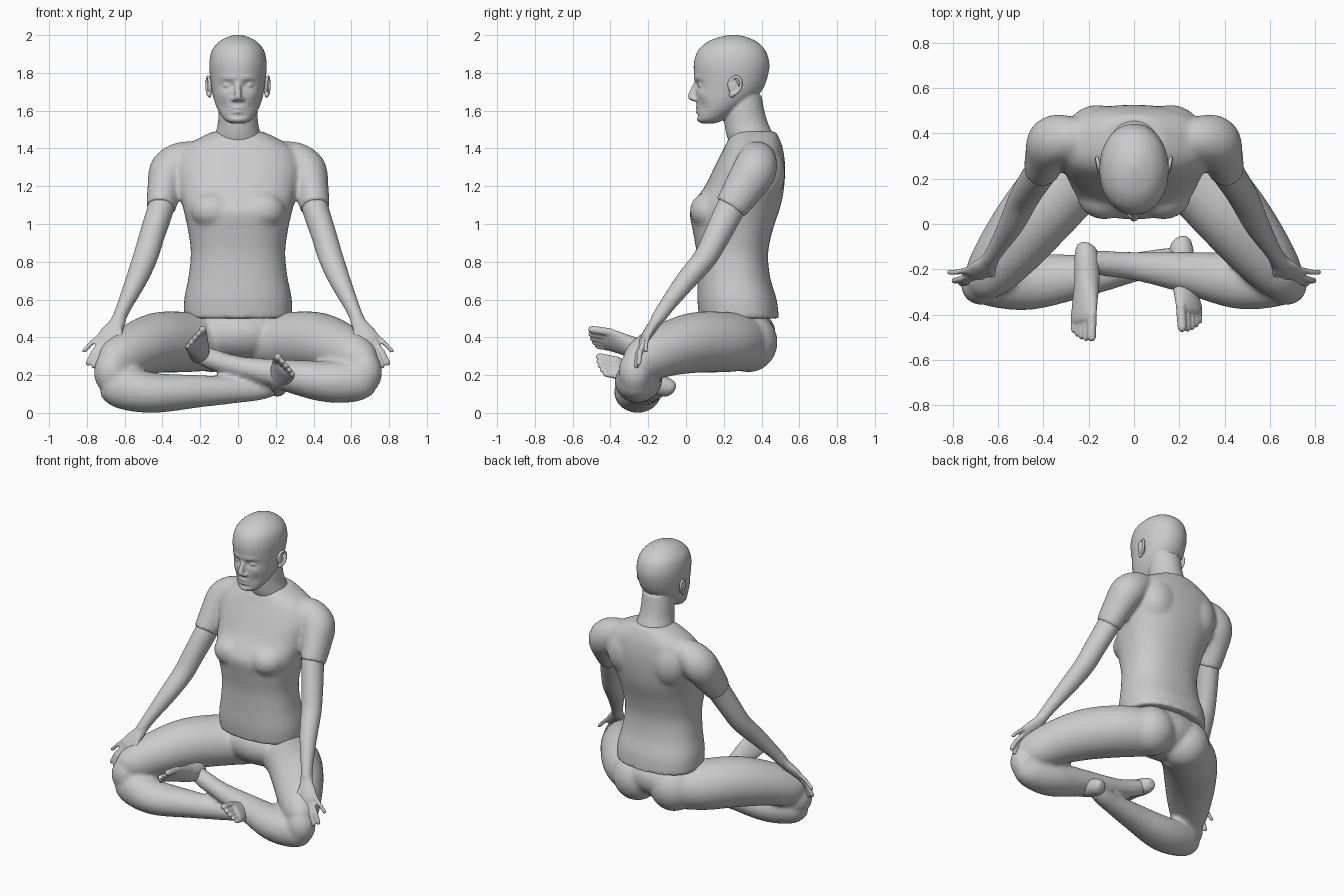
import bpy, bmesh, math
from mathutils import Vector, Matrix


def catmull(a, b, c, d, t):
    return [0.5 * (2 * q + (r - p) * t + (2 * p - 5 * q + 4 * r - s) * t * t + (3 * q - p - 3 * r + s) * t ** 3)
            for p, q, r, s in zip(a, b, c, d)]


def tube(bm, rows, side=(1, 0, 0), axis=None, power=2.0, seg=32, steps=5):
    """Smooth closed loft through rows of (x, y, z, half width along side, half depth)."""
    n, fine = len(rows), []
    for i in range(n - 1):
        quad = rows[max(i - 1, 0)], rows[i], rows[i + 1], rows[min(i + 2, n - 1)]
        fine += [catmull(*quad, k / steps) for k in range(steps)]
    fine.append(list(rows[-1]))
    rings = []
    for i, f in enumerate(fine):
        t = Vector(axis) if axis else Vector(fine[min(i + 1, len(fine) - 1)][:3]) - Vector(fine[max(i - 1, 0)][:3])
        t.normalize()
        a = Vector(side) - t * t.dot(Vector(side))
        a.normalize()
        b = t.cross(a)
        ring = []
        for k in range(seg):
            c, s = math.cos(math.tau * k / seg), math.sin(math.tau * k / seg)
            c = math.copysign(abs(c) ** (2 / power), c)
            s = math.copysign(abs(s) ** (2 / power), s)
            ring.append(bm.verts.new(Vector(f[:3]) + a * c * f[3] + b * s * f[4]))
        rings.append(ring)
    for r, q in zip(rings, rings[1:]):
        for k in range(seg):
            j = (k + 1) % seg
            bm.faces.new((r[k], r[j], q[j], q[k]))
    bm.faces.new(rings[0][::-1])
    bm.faces.new(rings[-1])


def stack(bm, rows, **kw):
    """Upright loft from (z, half width, front y, back y)."""
    tube(bm, [(0, (f + b) / 2, z, w, (b - f) / 2) for z, w, f, b in rows], axis=(0, 0, 1), **kw)


def blob(bm, centre, radii, tilt=0):
    m = Matrix.Translation(centre) @ Matrix.Rotation(tilt, 4, 'X') @ Matrix.Diagonal((*radii, 1))
    bmesh.ops.create_uvsphere(bm, u_segments=24, v_segments=16, radius=1, matrix=m)


def digit(bm, base, tip, r):
    base, tip = Vector(base), Vector(tip)
    rows = [(*base.lerp(tip, t), r * k, r * k) for t, k in ((0, 1), (.5, .95), (.85, .9), (.96, .6), (1, .2))]
    tube(bm, rows, side=(.7, .1, .7), seg=12, steps=2)


def finish(name, bm, voxel, smooth):
    bmesh.ops.recalc_face_normals(bm, faces=bm.faces)
    me = bpy.data.meshes.new(name)
    bm.to_mesh(me)
    bm.free()
    ob = bpy.data.objects.new(name, me)
    bpy.context.collection.objects.link(ob)
    m = ob.modifiers.new("merge", 'REMESH')
    m.mode, m.voxel_size, m.use_smooth_shade = 'VOXEL', voxel, True
    s = ob.modifiers.new("soften", 'SMOOTH')
    s.factor, s.iterations = 0.5, smooth
    return ob


# shirt: torso and short sleeves
bm = bmesh.new()
stack(bm, [(.50, .285, .07, .492), (.60, .285, .06, .48), (.72, .262, .06, .445), (.85, .25, .055, .435),
           (.97, .265, .035, .46), (1.06, .285, .02, .49), (1.12, .30, .045, .507), (1.2, .32, .10, .52),
           (1.3, .335, .15, .525), (1.39, .305, .195, .515), (1.45, .215, .225, .495), (1.49, .13, .26, .475)],
      power=2.35, seg=48)
for s in (1, -1):
    tube(bm, [(s * .22, .37, 1.36, .08, .08), (s * .30, .375, 1.335, .10, .105), (s * .36, .36, 1.28, .11, .115),
              (s * .39, .305, 1.19, .09, .105), (s * .408, .235, 1.085, .078, .088)])
    blob(bm, (s * .16, .40, 1.27), (.14, .125, .17))
    blob(bm, (s * .13, .125, 1.07), (.12, .105, .10))
finish("shirt", bm, .014, 5)

# head and neck
bm = bmesh.new()
stack(bm, [(1.532, .035, .085, .15), (1.55, .07, .062, .20), (1.60, .105, .06, .28), (1.66, .128, .055, .36),
           (1.72, .14, .05, .41), (1.80, .15, .042, .437), (1.86, .151, .043, .44), (1.92, .137, .065, .42),
           (1.965, .10, .115, .375), (1.99, .055, .18, .32), (2.002, .012, .24, .27)], power=2.1, seg=96, steps=8)
# facial relief: sockets, brow, mouth, chin, cheeks as (x, z, width, height, depth)
relief = [(.055, 1.735, .03, .018, .022), (.05, 1.775, .04, .012, -.006), (.0, 1.615, .03, .007, -.012),
          (.0, 1.592, .026, .007, -.012), (.0, 1.604, .032, .003, .008), (.0, 1.573, .05, .008, .008),
          (.0, 1.55, .03, .012, -.006), (.085, 1.685, .03, .025, -.006), (.075, 1.62, .025, .03, .008)]
for v in bm.verts:
    if v.co.y < .2:
        v.co.y += sum(d * math.exp(-((abs(v.co.x) - x) / w) ** 2 - ((v.co.z - z) / h) ** 2)
                      for x, z, w, h, d in relief)
tube(bm, [(0, .058, 1.755, .014, .012), (0, .045, 1.72, .015, .018), (0, .033, 1.685, .018, .022),
          (0, .033, 1.664, .022, .02), (0, .048, 1.65, .015, .012)], axis=(0, 0, -1), seg=20)
stack(bm, [(1.38, .15, .25, .46), (1.44, .13, .225, .468), (1.48, .118, .212, .458), (1.54, .106, .203, .432),
           (1.6, .104, .2, .415), (1.68, .1, .21, .40)], seg=40)
for s in (1, -1):
    blob(bm, (s * .055, .083, 1.735), (.026, .02, .016))
    blob(bm, (s * .022, .05, 1.66), (.014, .018, .011))
finish("head", bm, .0075, 3)

# ears: rim with hollow and lobe
bm = bmesh.new()
for s in (1, -1):
    blob(bm, (s * .147, .25, 1.728), (.015, .03, .046), .25)
    blob(bm, (s * .152, .243, 1.685), (.012, .016, .017))
    ring = [(s * (.158 + .006 * math.cos(a)), .257 + .033 * math.cos(a) + .008 * math.sin(a),
             1.733 + .046 * math.sin(a), .009, .009) for a in [-1.6 + .42 * i for i in range(11)]]
    tube(bm, ring, seg=12, steps=2)
finish("ears", bm, .005, 3)

# arms and hands
for s, label in ((1, "left"), (-1, "right")):
    bm = bmesh.new()
    tube(bm, [(s * x, y, z, r, q) for x, y, z, r, q in (
        (.385, .30, 1.19, .07, .08), (.41, .235, 1.08, .07, .077), (.455, .165, .94, .067, .07),
        (.492, .10, .82, .065, .062), (.54, .0, .70, .056, .055), (.6, -.1, .57, .04, .042),
        (.635, -.155, .49, .035, .036))])
    tube(bm, [(s * x, y, z, r, q) for x, y, z, r, q in (
        (.62, -.13, .525, .035, .033), (.64, -.165, .475, .042, .03), (.667, -.195, .43, .055, .027),
        (.697, -.218, .39, .056, .022), (.71, -.225, .37, .045, .015))], side=(s * .07, .035, .04))
    for base, mid, tip, r in (((.66, -.235, .385), (.695, -.265, .32), (.725, -.268, .25), .015),
                              ((.685, -.225, .385), (.735, -.255, .31), (.768, -.262, .235), .0155),
                              ((.712, -.215, .39), (.765, -.243, .32), (.80, -.252, .25), .015),
                              ((.73, -.2, .41), (.78, -.212, .365), (.822, -.213, .32), .013),
                              ((.635, -.19, .46), (.622, -.225, .40), (.632, -.25, .34), .018)):
        base, mid, tip = [Vector((s * p[0], p[1], p[2])) for p in (base, mid, tip)]
        digit(bm, base, mid + (mid - base) * .12, r * 1.05)
        digit(bm, mid - (tip - mid) * .08, tip, r)
    finish(label + "_arm", bm, .0085, 2)

# hips and crossed legs
bm = bmesh.new()
blob(bm, (0, .28, .42), (.275, .195, .15))
for s in (1, -1):
    blob(bm, (s * .14, .33, .375), (.155, .155, .16))
    tube(bm, [(s * x, y, z, r, q) for x, y, z, r, q in (
        (.13, .31, .375, .16, .15), (.28, .205, .375, .172, .16), (.42, .05, .372, .165, .16),
        (.54, -.1, .335, .145, .142), (.635, -.22, .28, .113, .12), (.67, -.265, .24, .08, .09))],
        side=(s * .8, .6, 0))
    blob(bm, (s * .67, -.268, .215), (.093, .09, .115))
# the left shin rests above the right one
left = [(.70, -.27, .185, .07, .08), (.62, -.265, .168, .103, .108), (.45, -.25, .168, .122, .108),
        (.2, -.21, .208, .087, .077), (0, -.185, .245, .062, .056), (-.12, -.175, .278, .056, .056),
        (-.2, -.165, .31, .05, .05)]
right = [(-.70, -.27, .17, .07, .08), (-.62, -.265, .14, .103, .115), (-.45, -.255, .106, .122, .106),
         (-.2, -.225, .115, .09, .085), (0, -.19, .12, .065, .067), (.12, -.165, .125, .056, .056),
         (.19, -.15, .145, .05, .05)]
tube(bm, left, side=(0, 1, 0))
tube(bm, right, side=(0, 1, 0))
finish("crossed_legs", bm, .015, 3)

# feet: heel, sole and toes
for s, label, heel, ball in ((1, "left", (-.215, -.085, .305), (-.222, -.415, .39)),
                             (-1, "right", (.21, -.06, .125), (.243, -.375, .24))):
    bm = bmesh.new()
    heel, ball, wide = Vector(heel), Vector(ball), Vector((s * .68, 0, .73))
    into = Vector((s * .73, 0, -.68))
    tube(bm, [(*(heel.lerp(ball, t) + into * k), r, q) for t, k, r, q in (
        (0, 0, .022, .022), (.06, 0, .042, .042), (.2, .01, .053, .055), (.5, .015, .056, .055),
        (.8, .005, .07, .038), (1, 0, .074, .026), (1.06, 0, .06, .015))], side=wide)
    ahead = (ball - heel).normalized() * .6 + Vector((0, -.4, 0))
    for off, length, r in ((.053, .105, .022), (.017, .105, .0155), (-.012, .097, .015),
                           (-.039, .085, .0145), (-.063, .068, .0145)):
        base = ball + wide * off - ahead * .02
        digit(bm, base, base + ahead * (length + .02), r)
    finish(label + "_foot", bm, .0065, 2)
